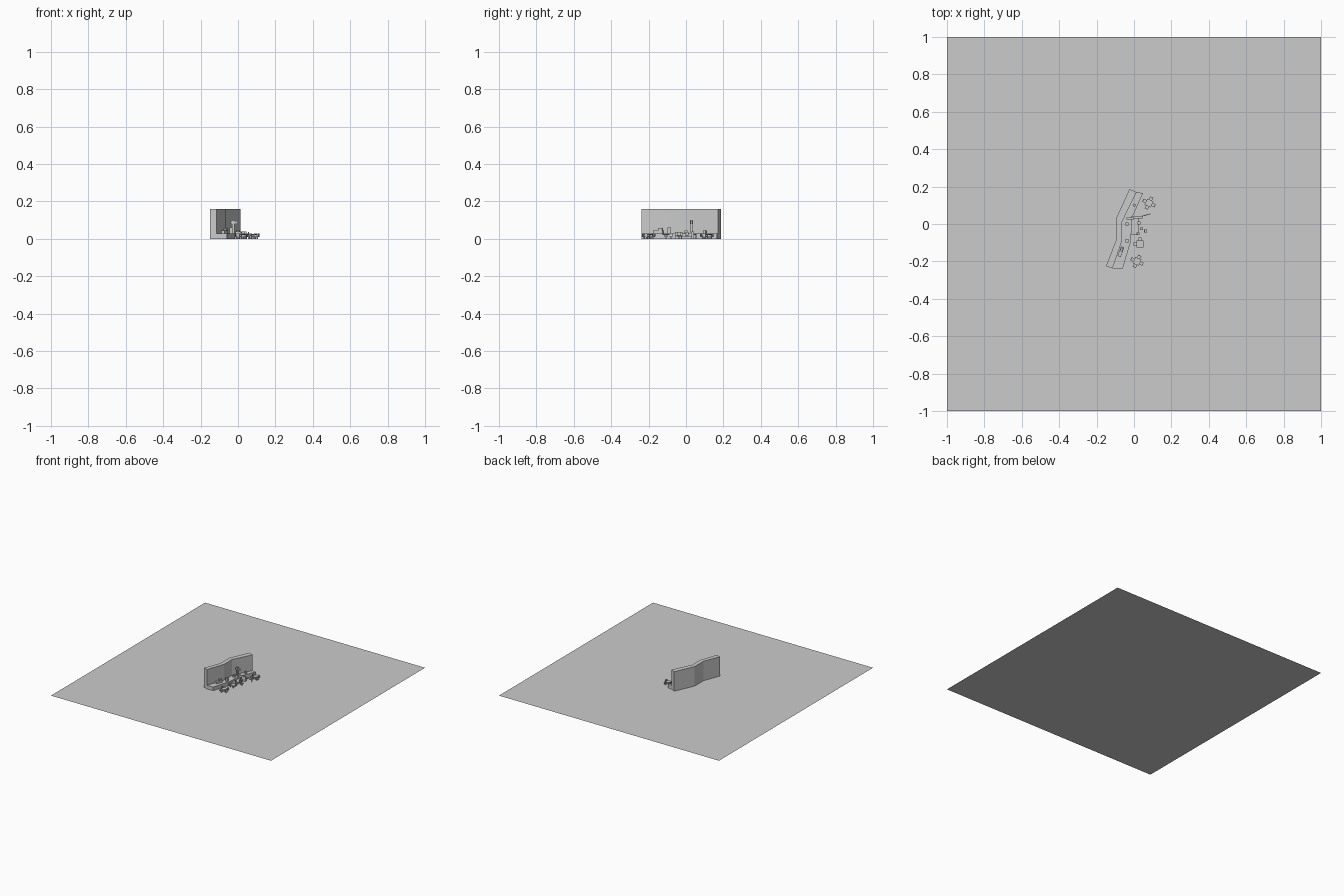
import bpy, bmesh, math
from mathutils import Matrix, Vector

if "Cube" in bpy.data.objects:
    bpy.data.objects.remove(bpy.data.objects["Cube"])


def prism(name, outline, z0, z1):
    """Extrude a plan outline between two heights."""
    bm = bmesh.new()
    face = bm.faces.new([bm.verts.new((x, y, z0)) for x, y in outline])
    new = bmesh.ops.extrude_face_region(bm, geom=[face])["geom"]
    bmesh.ops.translate(bm, vec=(0, 0, z1 - z0),
                        verts=[v for v in new if isinstance(v, bmesh.types.BMVert)])
    bmesh.ops.recalc_face_normals(bm, faces=bm.faces)
    return finish(name, bm)


def finish(name, bm):
    mesh = bpy.data.meshes.new(name)
    bm.to_mesh(mesh)
    bm.free()
    obj = bpy.data.objects.new(name, mesh)
    bpy.context.collection.objects.link(obj)
    return obj


def boxes(name, parts, origin=(0, 0), angle=0):
    """Several boxes (x, y, z_bottom, sx, sy, sz) in one rotated object."""
    bm = bmesh.new()
    for x, y, z, sx, sy, sz in parts:
        m = Matrix.Translation((x, y, z + sz / 2)) @ Matrix.Diagonal((sx, sy, sz, 1))
        bmesh.ops.create_cube(bm, size=1, matrix=m)
    obj = finish(name, bm)
    obj.location = (*origin, 0)
    obj.rotation_euler.z = math.radians(angle)
    return obj


# Ground sheet
bm = bmesh.new()
bmesh.ops.create_grid(bm, x_segments=1, y_segments=1, size=1)
finish("ground", bm)

# Bent back wall
back = [(-0.15, -0.225), (-0.097, -0.09), (-0.097, 0.027), (-0.024, 0.187)]
front = [(0.014, 0.17), (-0.064, 0.012), (-0.064, -0.09), (-0.115, -0.237)]
prism("back_wall", back + front, 0, 0.16)

# Low counter following the wall
prism("counter", front + [(-0.06, -0.237), (-0.016, -0.09), (-0.012, 0.03), (0.048, 0.165)], 0, 0.03)
prism("counter_front", [(-0.064, -0.06), (0.025, -0.06), (0.025, 0.03), (-0.064, 0.03)], 0, 0.012)

# Partition and upright post
boxes("partition", [(0.016, 0.036, 0, 0.06, 0.012, 0.04),
                    (-0.025, 0.03, 0.03, 0.012, 0.016, 0.07),
                    (-0.02, 0.03, 0.08, 0.04, 0.01, 0.015)])

# Goods on the counter
boxes("counter_boxes", [(-0.037, 0, 0.03, 0.015, 0.015, 0.015),
                        (-0.037, -0.09, 0.03, 0.015, 0.018, 0.03)])
boxes("counter_tray", [(0, 0, 0.03, 0.018, 0.055, 0.015),
                       (0, 0.012, 0.045, 0.012, 0.022, 0.012)], (-0.07, -0.148), -20)
boxes("counter_bin", [(0, 0, 0.03, 0.014, 0.014, 0.015)], (0.002, 0.1), -25)

# Dining sets: table plus four seats
def seat(x, y, dx, dy):
    sx, sy = (0.003, 0.018) if dx else (0.018, 0.003)
    return [(x, y, 0.010, 0.018, 0.018, 0.004), (x, y, 0, 0.006, 0.006, 0.01),
            (x + dx * 0.008, y + dy * 0.008, 0.012, sx, sy, 0.016)]


def dining_set(name, origin, angle, sides):
    parts = [(0, 0, 0.021, 0.036, 0.036, 0.004), (0, 0, 0, 0.01, 0.01, 0.021)]
    for dx, dy in sides:
        parts += seat(dx * 0.026, dy * 0.026, dx, dy)
    boxes(name, parts, origin, angle)


four = [(1, 0), (-1, 0), (0, 1), (0, -1)]
dining_set("dining_set_north", (0.08, 0.112), -25, four)
dining_set("dining_set_south", (0.016, -0.2), -25, four)
dining_set("dining_set_middle", (0.032, -0.107), 0, [(0, 1), (-1, 0)])

# Loose stools
for i, (x, y) in enumerate([(0.027, 0.005), (0.04, -0.025), (0.062, -0.037), (0.022, -0.052)]):
    boxes(f"stool_{i + 1}", [(x, y, 0.016, 0.015, 0.015, 0.006), (x, y, 0, 0.006, 0.006, 0.016),
                             (x - 0.006, y, 0.022, 0.003, 0.015, 0.016)])

# Slanted rail beside the partition
boxes("rail", [(0, 0, 0.02, 0.05, 0.004, 0.006), (0.022, 0, 0, 0.004, 0.004, 0.02)],
      (0.065, 0.048), 15)
